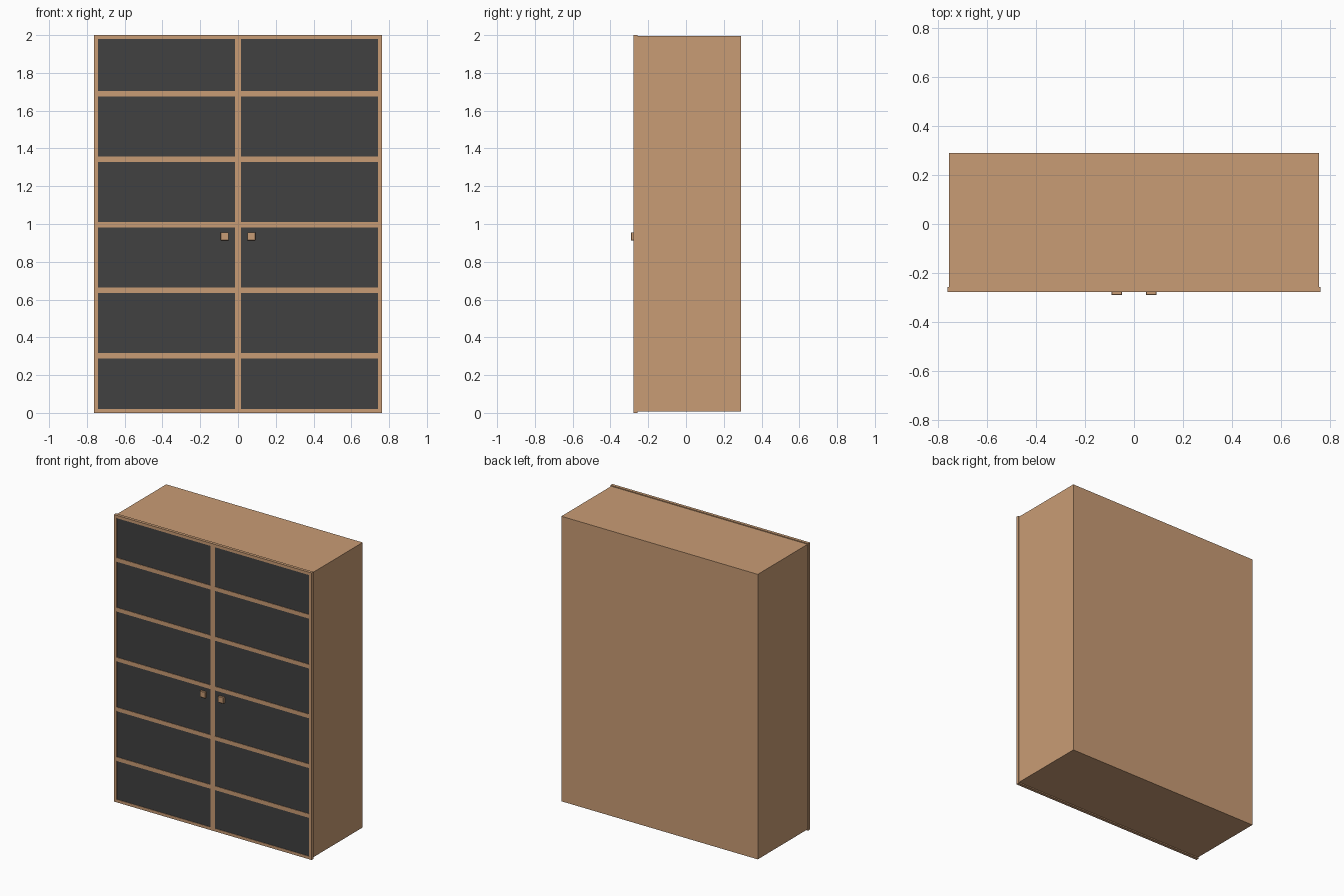
import bpy
import bmesh

if "Cube" in bpy.data.objects:
    bpy.data.objects.remove(bpy.data.objects["Cube"])


def material(name, rgb):
    m = bpy.data.materials.new(name)
    m.diffuse_color = (*rgb, 1.0)
    m.use_nodes = True
    m.node_tree.nodes["Principled BSDF"].inputs["Base Color"].default_value = m.diffuse_color
    return m


wood = material("light_wood", (0.584, 0.333, 0.178))
dark = material("dark_glass", (0.053, 0.053, 0.053))


def box(name, x, y, z, mat, bevel=0.0):
    """Box from (min, max) ranges on each axis."""
    bm = bmesh.new()
    bmesh.ops.create_cube(bm, size=1.0)
    for v in bm.verts:
        v.co = [r[0] if c < 0 else r[1] for c, r in zip(v.co, (x, y, z))]
    if bevel:
        bmesh.ops.bevel(bm, geom=bm.edges[:], offset=bevel, segments=1, affect='EDGES')
    me = bpy.data.meshes.new(name)
    bm.to_mesh(me)
    bm.free()
    me.materials.append(mat)
    ob = bpy.data.objects.new(name, me)
    bpy.context.collection.objects.link(ob)
    return ob


HALF_W, HEIGHT = 0.762, 2.0
FRONT, DOOR_BACK = -0.278, -0.257
STILE, RAIL, MID = 0.02, 0.028, 0.016
depth = (FRONT, DOOR_BACK)

# cabinet body, slightly smaller than the doors
box("cabinet_body", (-0.757, 0.757), (DOOR_BACK, 0.291), (0.008, 1.994), wood)

# rail heights: bottom, five evenly spaced bars, top
rails = [(0.0, 0.02)]
rails += [(0.302 + 0.347 * i - RAIL / 2, 0.302 + 0.347 * i + RAIL / 2) for i in range(5)]
rails += [(HEIGHT - 0.02, HEIGHT)]


def mirrored(a, b, s):
    return tuple(sorted((a * s, b * s)))


for side, s in (("left", -1), ("right", 1)):
    # door uprights
    box(f"{side}_outer_stile", mirrored(HALF_W - STILE, HALF_W, s), depth, (0, HEIGHT), wood)
    box(f"{side}_inner_stile", mirrored(0, MID, s), depth, (0, HEIGHT), wood)
    # horizontal bars
    inner = mirrored(MID, HALF_W - STILE, s)
    for i, z in enumerate(rails):
        box(f"{side}_rail_{i}", inner, depth, z, wood)
    # dark panes set just behind the bar fronts
    for i in range(len(rails) - 1):
        box(f"{side}_pane_{i}", inner, (FRONT + 0.003, FRONT + 0.011),
            (rails[i][1], rails[i + 1][0]), dark)
    # square knob
    box(f"{side}_knob", mirrored(0.049, 0.092, s), (-0.291, FRONT + 0.003),
        (0.913, 0.956), wood, bevel=0.002)
